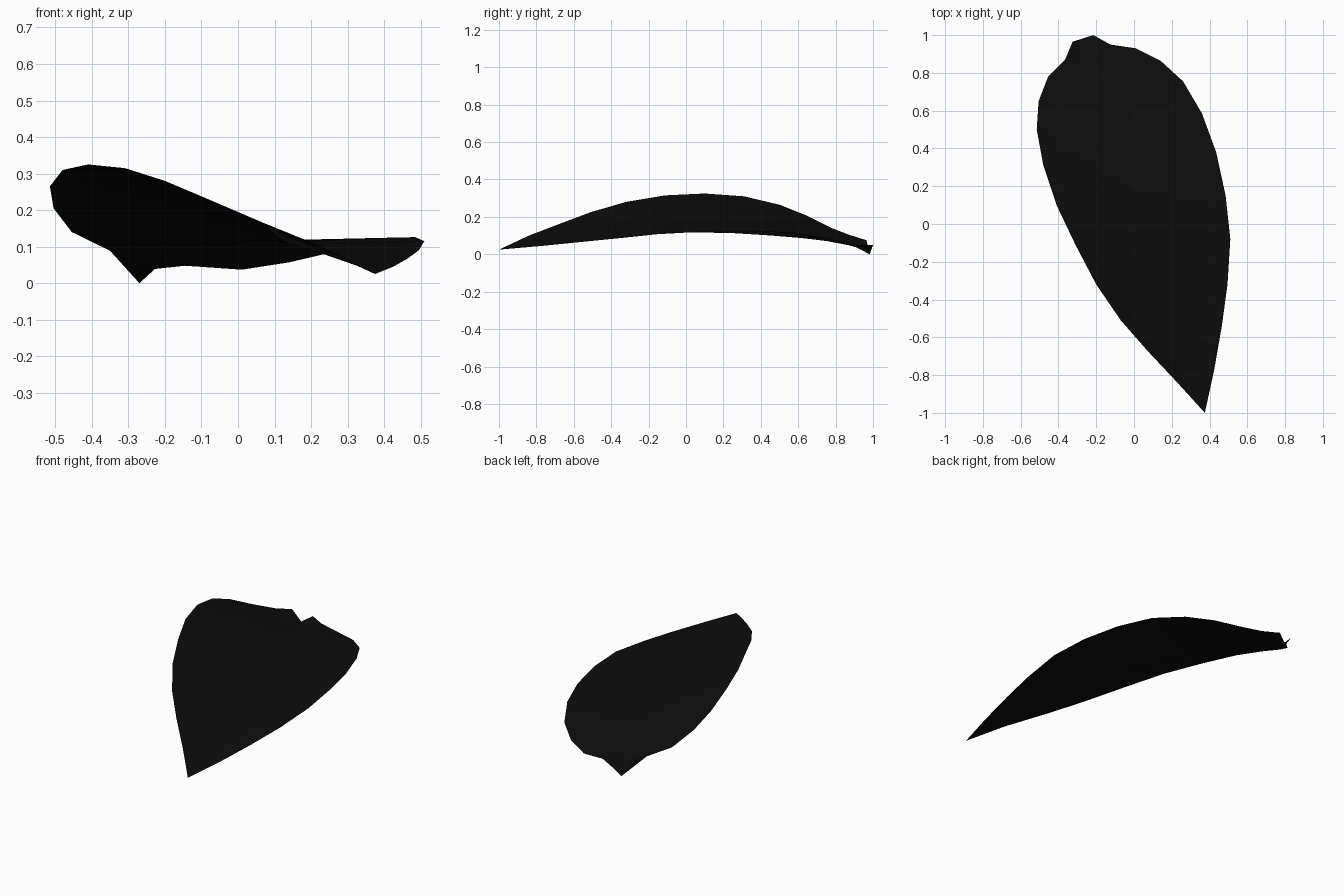
import bpy
import bmesh
from mathutils import Vector

# Remove only the default object
default_cube = bpy.data.objects.get("Cube")
if default_cube:
    bpy.data.objects.remove(default_cube, do_unlink=True)


def make_material(name, colour):
    """Create one plain flat colour."""
    material = bpy.data.materials.new(name)
    material.use_nodes = True
    material.diffuse_color = colour
    shader = material.node_tree.nodes["Principled BSDF"]
    shader.inputs["Base Color"].default_value = colour
    return material


# Raised margin of the leaf, from the pointed tip to the notched base
TIP = (.375, -1, .025)
RAISED_EDGE = [
    TIP, (.23, -.84, .1), (.07, -.67, .165), (-.07, -.51, .225),
    (-.2, -.32, .28), (-.31, -.11, .315), (-.41, .1, .325),
    (-.48, .31, .31), (-.515, .5, .265), (-.505, .65, .205),
    (-.455, .78, .14), (-.365, .87, .105), (-.325, .965, .075),
]

# Lower margin, with the same stations
LOW_EDGE = [
    TIP, (.425, -.77, .045), (.465, -.54, .068), (.495, -.32, .09),
    (.51, -.08, .115), (.485, .15, .126), (.435, .38, .125),
    (.36, .585, .115), (.26, .755, .085), (.14, .865, .057),
    (.01, .93, .037), (-.125, .95, .05), (-.215, 1, .05),
]

# Height of the valley along the midrib
RIB_HEIGHTS = [.025, .047, .068, .087, .105, .117, .114,
               .101, .086, .07, .053, .037, 0]


def make_leaf(name, left_edge, right_edge, rib_heights, material):
    """Span two strips between the margins and a central valley."""
    bm = bmesh.new()
    rows = []
    for left, right, height in zip(left_edge, right_edge, rib_heights):
        rib = (Vector(left) + Vector(right)) / 2
        rib.z = height
        rows.append([bm.verts.new(point) for point in (left, rib, right)])

    for near, far in zip(rows, rows[1:]):
        for side in range(2):
            bm.faces.new((near[side], near[side + 1],
                          far[side + 1], far[side]))

    # Close the pointed tip into triangles
    bmesh.ops.remove_doubles(bm, verts=bm.verts[:], dist=.001)
    for face in bm.faces:
        face.smooth = True

    mesh = bpy.data.meshes.new(name)
    bm.to_mesh(mesh)
    bm.free()
    mesh.materials.append(material)
    leaf = bpy.data.objects.new(name, mesh)
    bpy.context.collection.objects.link(leaf)
    return leaf


black = make_material("near_black", (.004, .004, .004, 1))
make_leaf("leaf_blade", RAISED_EDGE, LOW_EDGE, RIB_HEIGHTS, black)
